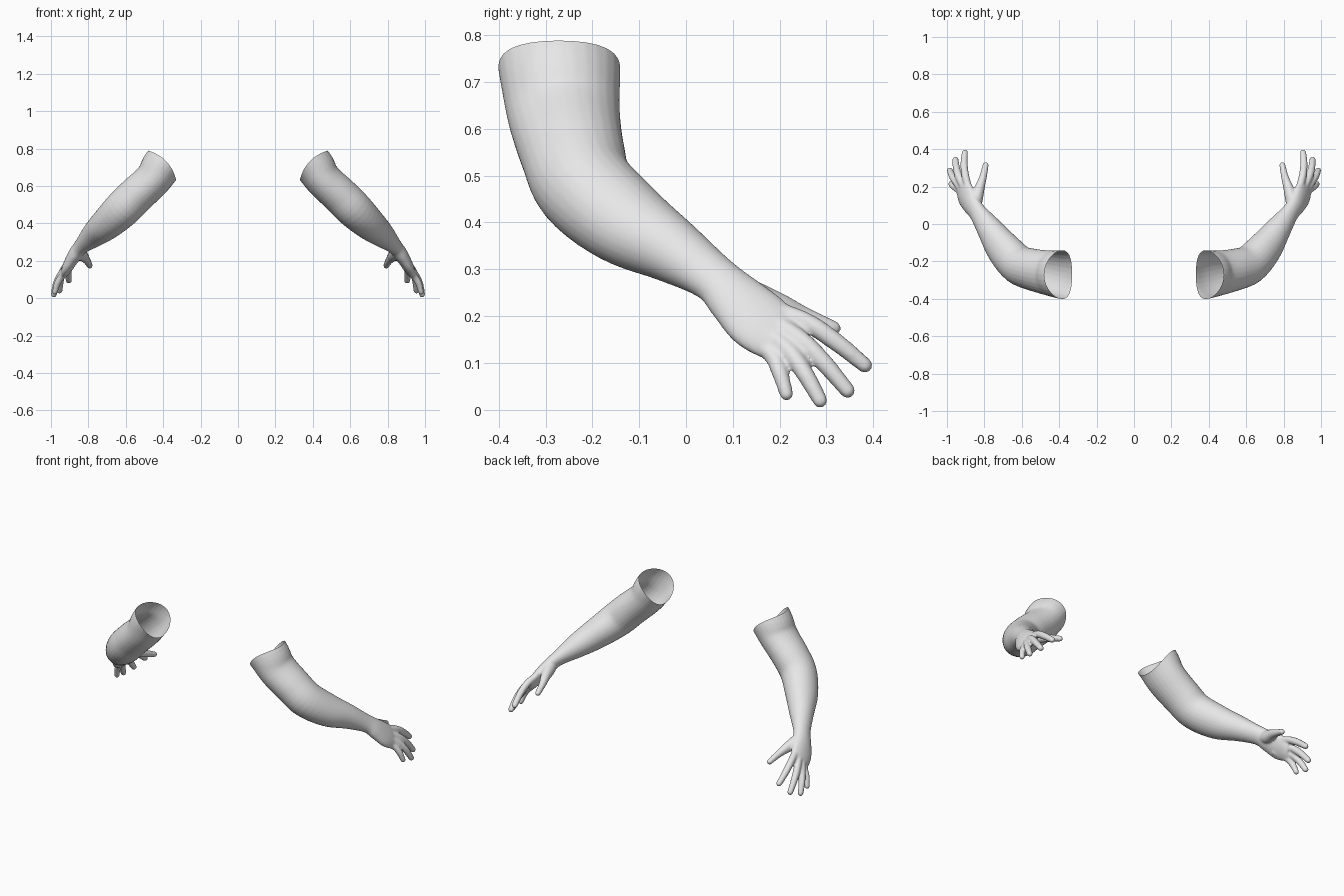
import bpy, bmesh, math
from mathutils import Vector as V

if "Cube" in bpy.data.objects:
    bpy.data.objects.remove(bpy.data.objects["Cube"])

SIDES = 28
bm = bmesh.new()


def spline(rows, steps):
    """Catmull-Rom interpolation through rows of numbers."""
    out = []
    n = len(rows)
    for i in range(n - 1):
        p0, p1, p2, p3 = (rows[max(0, min(n - 1, i + k))] for k in (-1, 0, 1, 2))
        for s in range(steps):
            t = s / steps
            out.append([0.5 * (2 * b + (c - a) * t + (2 * a - 5 * b + 4 * c - d) * t * t
                               + (3 * b - a - 3 * c + d) * t ** 3)
                        for a, b, c, d in zip(p0, p1, p2, p3)])
    out.append(list(rows[-1]))
    return out


def tube(rows, ref0, ref1, steps=5):
    """Closed loft of ellipses; each row is x, y, z, radius along ref, other radius."""
    pts = spline(rows, steps)
    rings = []
    for i, r in enumerate(pts):
        c = V(r[:3])
        tan = (V(pts[min(i + 1, len(pts) - 1)][:3]) - V(pts[max(i - 1, 0)][:3])).normalized()
        ref = V(ref0).lerp(V(ref1), i / (len(pts) - 1))
        a = (ref - tan * ref.dot(tan)).normalized()
        b = tan.cross(a)
        rings.append([bm.verts.new(c + a * r[3] * math.cos(k * math.tau / SIDES)
                                   + b * r[4] * math.sin(k * math.tau / SIDES))
                      for k in range(SIDES)])
    for lo, hi in zip(rings, rings[1:]):
        for k in range(SIDES):
            j = (k + 1) % SIDES
            bm.faces.new((lo[k], lo[j], hi[j], hi[k]))
    bm.faces.new(rings[0][::-1])
    bm.faces.new(rings[-1])


def ball(c, r):
    ret = bmesh.ops.create_icosphere(bm, subdivisions=3, radius=r)
    bmesh.ops.translate(bm, verts=ret['verts'], vec=c)


# upper arm, elbow, forearm, wrist and palm
tube([
    (.330, -.285, .790, .130, .108),
    (.405, -.270, .710, .130, .108),
    (.455, -.262, .635, .121, .099),
    (.545, -.243, .550, .112, .100),
    (.620, -.215, .475, .106, .100),
    (.700, -.130, .400, .097, .087),
    (.770, -.030, .340, .072, .068),
    (.835, .060, .280, .054, .042),
    (.868, .105, .238, .062, .038),
    (.898, .155, .190, .072, .032),
    (.915, .200, .155, .062, .026),
    (.924, .222, .142, .048, .018),
], (0, 1, 0), (-.4, .65, .7))

# fingers: start inside the palm, knuckle, tip, radius
fingers = [
    ((.890, .125, .170), (.940, .182, .118), (.984, .219, .022), .0175),
    ((.895, .140, .190), (.944, .215, .130), (.989, .294, .008), .0190),
    ((.885, .150, .210), (.930, .237, .155), (.957, .355, .030), .0195),
    ((.872, .150, .225), (.900, .250, .190), (.905, .394, .086), .0195),
]
for start, base, tip, r in fingers:
    s, b, t = V(start), V(base), V(tip)
    end = t - (t - b).normalized() * r * .75
    mid = b.lerp(end, .5) + V((.006, .002, .004))
    tube([(*s, r, r), (*b, r * 1.05, r * 1.05), (*mid, r, r), (*end, r * .84, r * .84)],
         (-.4, .65, .7), (-.4, .65, .7))
    ball(end, r * .84)

# thumb with its fleshy base
tube([(.850, .085, .260, .030, .030), (.842, .135, .240, .038, .034),
      (.825, .195, .222, .029, .027), (.807, .250, .200, .021, .020),
      (.793, .315, .174, .016, .016)], (0, .5, 1), (0, .5, 1))
ball((.793, .315, .174), .016)

bmesh.ops.recalc_face_normals(bm, faces=bm.faces[:])
mesh = bpy.data.meshes.new("arms")
bm.to_mesh(mesh)
bm.free()
arms = bpy.data.objects.new("arms", mesh)
bpy.context.collection.objects.link(arms)

# fuse the parts into one skin
fuse = arms.modifiers.new("fuse", 'REMESH')
fuse.mode = 'VOXEL'
fuse.voxel_size = .0055
soft = arms.modifiers.new("soften", 'SMOOTH')
soft.factor = .5
soft.iterations = 6
dg = bpy.context.evaluated_depsgraph_get()
skin = bpy.data.meshes.new_from_object(arms.evaluated_get(dg))
arms.modifiers.clear()
arms.data = skin

# open shoulder end, with the rim raised at front and back
bm = bmesh.new()
bm.from_mesh(skin)
centre, normal = V((.405, -.27, .71)), V((-.72, 0, .69)).normalized()
bmesh.ops.bisect_plane(bm, geom=bm.verts[:] + bm.edges[:] + bm.faces[:], dist=1e-5,
                       plane_co=centre, plane_no=normal, clear_outer=True)
for v in bm.verts:
    depth = (centre - v.co).dot(normal)
    w = max(0, 1 - depth / .12)
    v.co += normal * .03 * w * ((v.co.y - centre.y) / .13) ** 2
for f in bm.faces:
    f.smooth = True
bm.to_mesh(skin)
bm.free()

# skin colour
mat = bpy.data.materials.new("light grey")
mat.diffuse_color = (.8, .8, .8, 1)
mat.use_nodes = True
mat.node_tree.nodes["Principled BSDF"].inputs["Base Color"].default_value = mat.diffuse_color
skin.materials.clear()
skin.materials.append(mat)

# second arm
mirror = arms.modifiers.new("other arm", 'MIRROR')
mirror.use_mirror_merge = False
